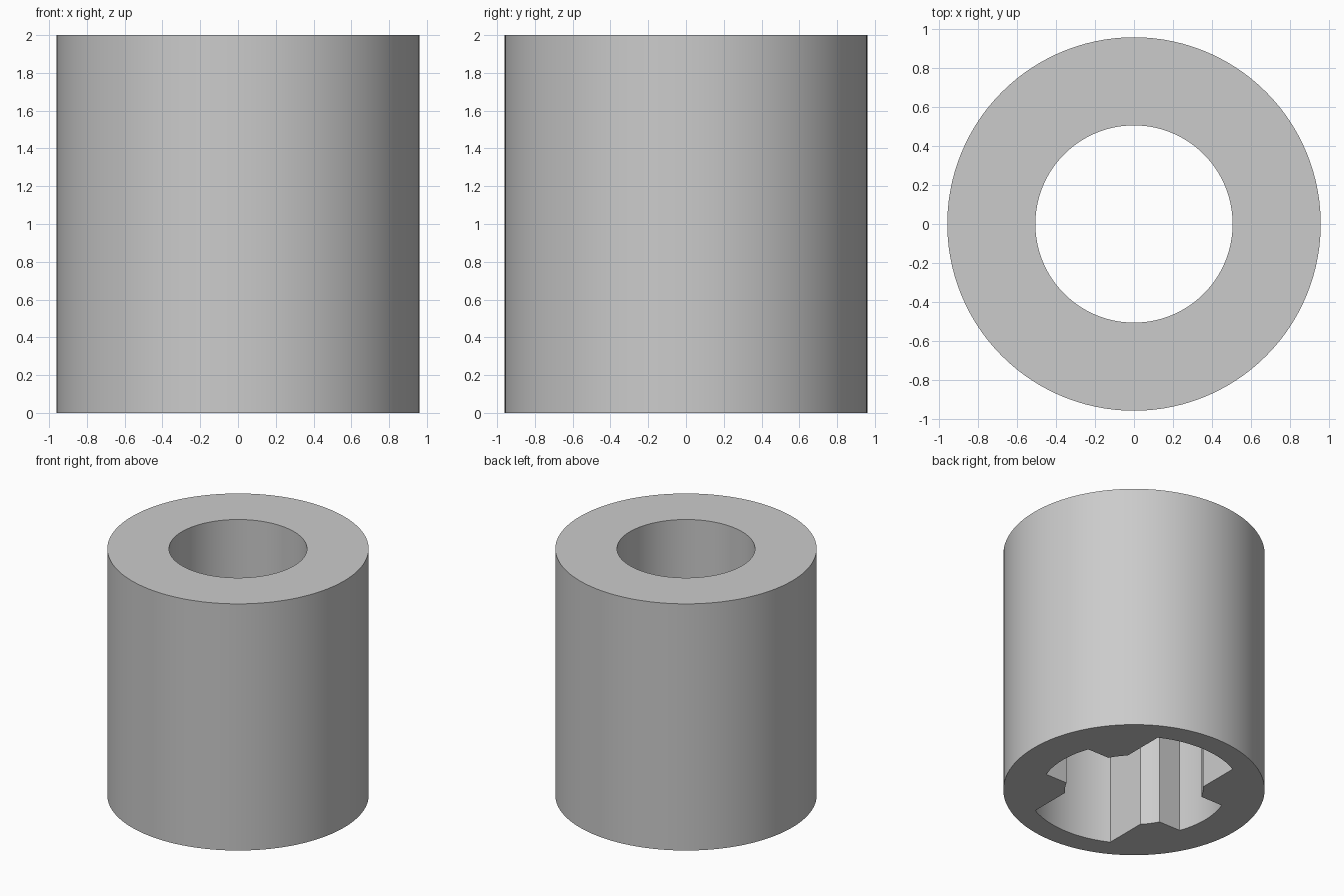
import bpy
import bmesh
import math

if "Cube" in bpy.data.objects:
    bpy.data.objects.remove(bpy.data.objects["Cube"], do_unlink=True)

OUTER, BORE = 0.96, 0.507
HEIGHT, SLOT_DEPTH = 2.0, 1.0
# Slot half width, slot radius, segments: narrow pair along x, wide pair along y
WIDE = (0.36, 0.787, 30)
NARROW = (0.24, 0.683, 19)
RIB_SEGMENTS = 6


def lerp(a, b, t):
    return a + (b - a) * t


def slotted_profile():
    """Points as (slot radius, slot angle, plain bore angle)."""
    points = []
    for k in range(4):
        centre = k * math.pi / 2
        slot, following = (NARROW, WIDE) if k % 2 == 0 else (WIDE, NARROW)
        width, radius, count = slot
        tip = math.asin(width / radius)
        root = math.asin(width / BORE)
        # Curved end wall of the slot, with parallel flanks on each side
        for i in range(count + 1):
            t = i / count
            points.append((radius, centre + lerp(-tip, tip, t), centre + lerp(-root, root, t)))
        # Inner face of the rib up to the next slot
        start = centre + root
        end = centre + math.pi / 2 - math.asin(following[0] / BORE)
        for i in range(RIB_SEGMENTS + 1):
            a = lerp(start, end, i / RIB_SEGMENTS)
            points.append((BORE, a, a))
    return points


def add_ring(bm, polar, z):
    return [bm.verts.new((r * math.cos(a), r * math.sin(a), z)) for r, a in polar]


# Sleeve: closed loft of outer wall, slotted socket and plain bore
profile = slotted_profile()
outside = [(OUTER, b) for r, a, b in profile]
socket = [(r, a) for r, a, b in profile]
bore = [(BORE, b) for r, a, b in profile]

bm = bmesh.new()
rings = [add_ring(bm, polar, z) for polar, z in (
    (outside, 0), (socket, 0), (socket, SLOT_DEPTH),
    (bore, SLOT_DEPTH), (bore, HEIGHT), (outside, HEIGHT))]
n = len(profile)
for k, ring in enumerate(rings):
    other = rings[(k + 1) % len(rings)]
    for i in range(n):
        j = (i + 1) % n
        bm.faces.new((ring[i], ring[j], other[j], other[i]))
bmesh.ops.remove_doubles(bm, verts=bm.verts[:], dist=0.0001)
bmesh.ops.recalc_face_normals(bm, faces=bm.faces[:])

mesh = bpy.data.meshes.new("slotted_sleeve")
bm.to_mesh(mesh)
bm.free()
sleeve = bpy.data.objects.new("slotted_sleeve", mesh)
bpy.context.collection.objects.link(sleeve)

# Plain grey material
grey = bpy.data.materials.new("light_grey")
grey.use_nodes = True
colour = (0.6, 0.6, 0.6, 1)
grey.diffuse_color = colour
grey.node_tree.nodes["Principled BSDF"].inputs["Base Color"].default_value = colour
mesh.materials.append(grey)

bpy.ops.object.select_all(action='DESELECT')
sleeve.select_set(True)
bpy.context.view_layer.objects.active = sleeve
bpy.ops.object.shade_smooth_by_angle(angle=math.radians(25))
